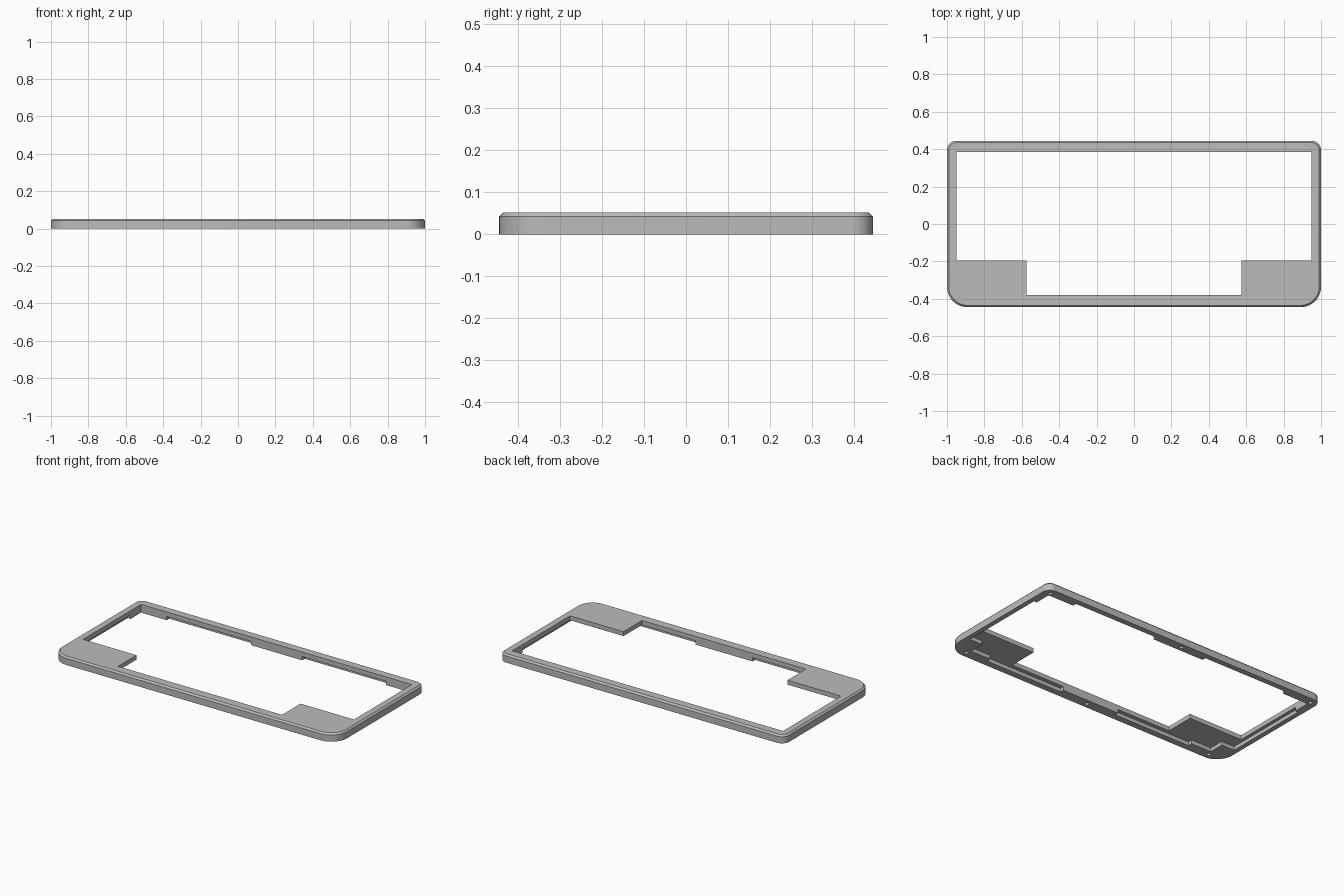
import bpy, bmesh, math

if "Cube" in bpy.data.objects:
    bpy.data.objects.remove(bpy.data.objects["Cube"], do_unlink=True)

HEIGHT, CHAMFER, PLATE_BOTTOM = 0.052, 0.01, 0.024

grey = bpy.data.materials.new("plain grey")
grey.use_nodes = True
grey.diffuse_color = (0.5, 0.5, 0.5, 1)
grey.node_tree.nodes["Principled BSDF"].inputs["Base Color"].default_value = (0.5, 0.5, 0.5, 1)


def loft(name, levels):
    """Closed solid through matching outlines, each given as (points, z)."""
    bm = bmesh.new()
    rings = [[bm.verts.new((x, y, z)) for x, y in pts] for pts, z in levels]
    n = len(rings[0])
    for low, high in zip(rings, rings[1:]):
        for i in range(n):
            j = (i + 1) % n
            bm.faces.new((low[i], low[j], high[j], high[i]))
    bm.faces.new(rings[0][::-1])
    bm.faces.new(rings[-1])
    bmesh.ops.recalc_face_normals(bm, faces=bm.faces)
    mesh = bpy.data.meshes.new(name)
    bm.to_mesh(mesh)
    bm.free()
    obj = bpy.data.objects.new(name, mesh)
    bpy.context.collection.objects.link(obj)
    mesh.materials.append(grey)
    return obj


def mirrored(half):
    """Complete an outline whose first and last points lie on x = 0."""
    return half + [(-x, y) for x, y in half[-2:0:-1]]


def outline(inset):
    """Rounded outer edge, with larger corners at the front."""
    half = [(0, -0.445 + inset)]
    for radius, sy, start in ((0.11, -1, -90), (0.05, 1, 0)):
        for i in range(13):
            a = math.radians(start + i * 7.5)
            r = radius - inset
            half.append((1 - radius + r * math.cos(a),
                         sy * (0.445 - radius) + r * math.sin(a)))
    return mirrored(half + [(0, 0.445 - inset)])


def circle(cx, cy, r):
    return [(cx + r * math.cos(i * math.pi / 12), cy + r * math.sin(i * math.pi / 12))
            for i in range(24)]


# Outer body with a chamfered top edge
frame = loft("case_frame", [(outline(0), 0), (outline(0), HEIGHT - CHAMFER),
                            (outline(CHAMFER), HEIGHT)])

# Main opening, leaving a solid panel at each front corner
opening = mirrored([(0, -0.38), (0.575, -0.38), (0.575, -0.195),
                    (0.95, -0.195), (0.95, 0.385), (0, 0.385)])
cutters = [loft("opening_cutter", [(opening, -0.1), (opening, 0.1)])]

# Underside hollow, stepping around the screw bosses
hollow = mirrored([(0, -0.377), (0.2, -0.377), (0.2, -0.405), (0.74, -0.405),
                   (0.74, -0.377), (0.88, -0.377), (0.88, -0.28), (0.97, -0.28),
                   (0.97, 0.28), (0.947, 0.28), (0.947, 0.382), (0.77, 0.382),
                   (0.77, 0.41), (0.18, 0.41), (0.18, 0.382), (0, 0.382)])
cutters.append(loft("hollow_cutter", [(hollow, -0.1), (hollow, PLATE_BOTTOM)]))

# Screw holes in the bosses
for x, y in ((0, -0.413), (0.89, -0.408), (-0.89, -0.408),
             (0, 0.413), (0.955, 0.405), (-0.955, 0.405)):
    ring = circle(x, y, 0.012)
    cutters.append(loft("hole_cutter", [(ring, -0.1), (ring, 0.03)]))

for cutter in cutters:
    mod = frame.modifiers.new("cut", 'BOOLEAN')
    mod.operation, mod.solver, mod.object = 'DIFFERENCE', 'EXACT', cutter
    cutter.hide_render = True

# Bake the cuts and drop the cutters
bpy.context.view_layer.update()
cut_mesh = bpy.data.meshes.new_from_object(
    frame.evaluated_get(bpy.context.evaluated_depsgraph_get()))
frame.modifiers.clear()
frame.data = cut_mesh
for cutter in cutters:
    bpy.data.objects.remove(cutter, do_unlink=True)

bpy.ops.object.select_all(action='DESELECT')
frame.select_set(True)
bpy.context.view_layer.objects.active = frame
bpy.ops.object.shade_smooth_by_angle(angle=math.radians(30))
